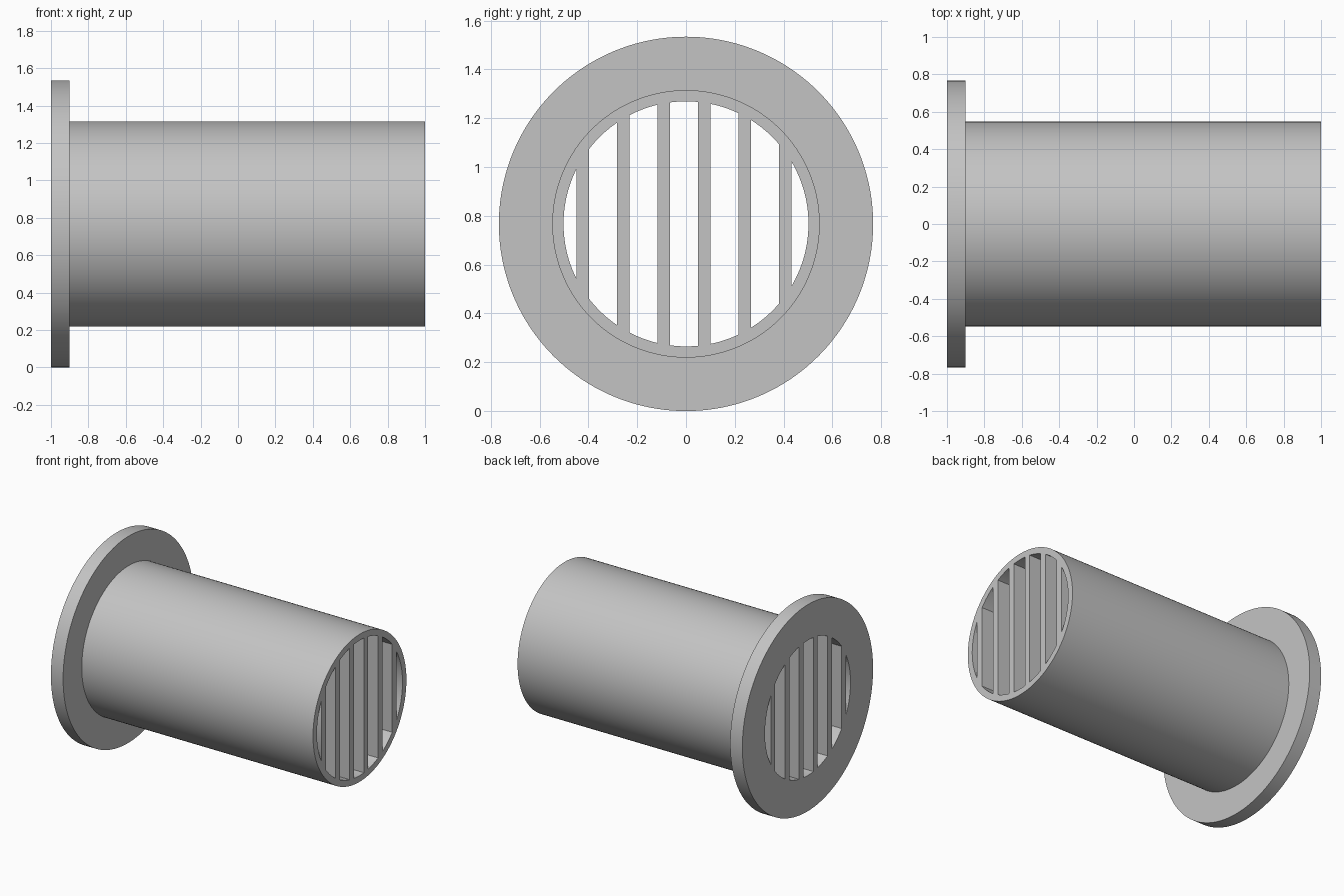
import bpy, bmesh, math

if "Cube" in bpy.data.objects:
    bpy.data.objects.remove(bpy.data.objects["Cube"])

CZ = 0.767        # height of the axis
R_IN = 0.502      # bore radius
R_TUBE = 0.548
R_FLANGE = 0.767
SEG = 160

grey = bpy.data.materials.new("light grey")
grey.use_nodes = True
colour = (0.55, 0.55, 0.55, 1)
grey.diffuse_color = colour
grey.node_tree.nodes["Principled BSDF"].inputs["Base Color"].default_value = colour


def finish(name, bm):
    bmesh.ops.recalc_face_normals(bm, faces=bm.faces)
    mesh = bpy.data.meshes.new(name)
    bm.to_mesh(mesh)
    bm.free()
    mesh.materials.append(grey)
    obj = bpy.data.objects.new(name, mesh)
    obj.location.z = CZ
    bpy.context.collection.objects.link(obj)
    bpy.ops.object.select_all(action="DESELECT")
    obj.select_set(True)
    bpy.context.view_layer.objects.active = obj
    bpy.ops.object.shade_smooth_by_angle(angle=math.radians(30))
    return obj


def lathe(name, profile):
    """Turn a closed (x, radius) profile around the x axis."""
    bm = bmesh.new()
    rings = []
    for i in range(SEG):
        a = 2 * math.pi * i / SEG
        rings.append([bm.verts.new((x, r * math.cos(a), r * math.sin(a)))
                      for x, r in profile])
    n = len(profile)
    for i in range(SEG):
        p, q = rings[i], rings[(i + 1) % SEG]
        for j in range(n):
            k = (j + 1) % n
            bm.faces.new((p[j], p[k], q[k], q[j]))
    return finish(name, bm)


def slat(name, y0, y1):
    """Full-length vertical slat whose ends follow the bore."""
    r = R_IN + 0.001
    steps = 6
    ys = [y0 + (y1 - y0) * i / steps for i in range(steps + 1)]
    arc = [(y, math.sqrt(r * r - y * y)) for y in ys]
    outline = arc + [(y, -z) for y, z in reversed(arc)]
    bm = bmesh.new()
    face = bm.faces.new([bm.verts.new((-1, y, z)) for y, z in outline])
    ext = bmesh.ops.extrude_face_region(bm, geom=[face], use_keep_orig=True)
    moved = [v for v in ext["geom"] if isinstance(v, bmesh.types.BMVert)]
    bmesh.ops.translate(bm, verts=moved, vec=(2, 0, 0))
    return finish(name, bm)


# Flanged pipe
lathe("flanged_pipe", [(-1, R_IN), (-1, R_FLANGE), (-0.9, R_FLANGE),
                       (-0.9, R_TUBE), (1, R_TUBE), (1, R_IN)])

# Evenly spaced slats across the bore
for i in range(6):
    mid = -0.424 + i * 0.1662
    slat(f"slat_{i + 1}", mid - 0.0255, mid + 0.0255)
